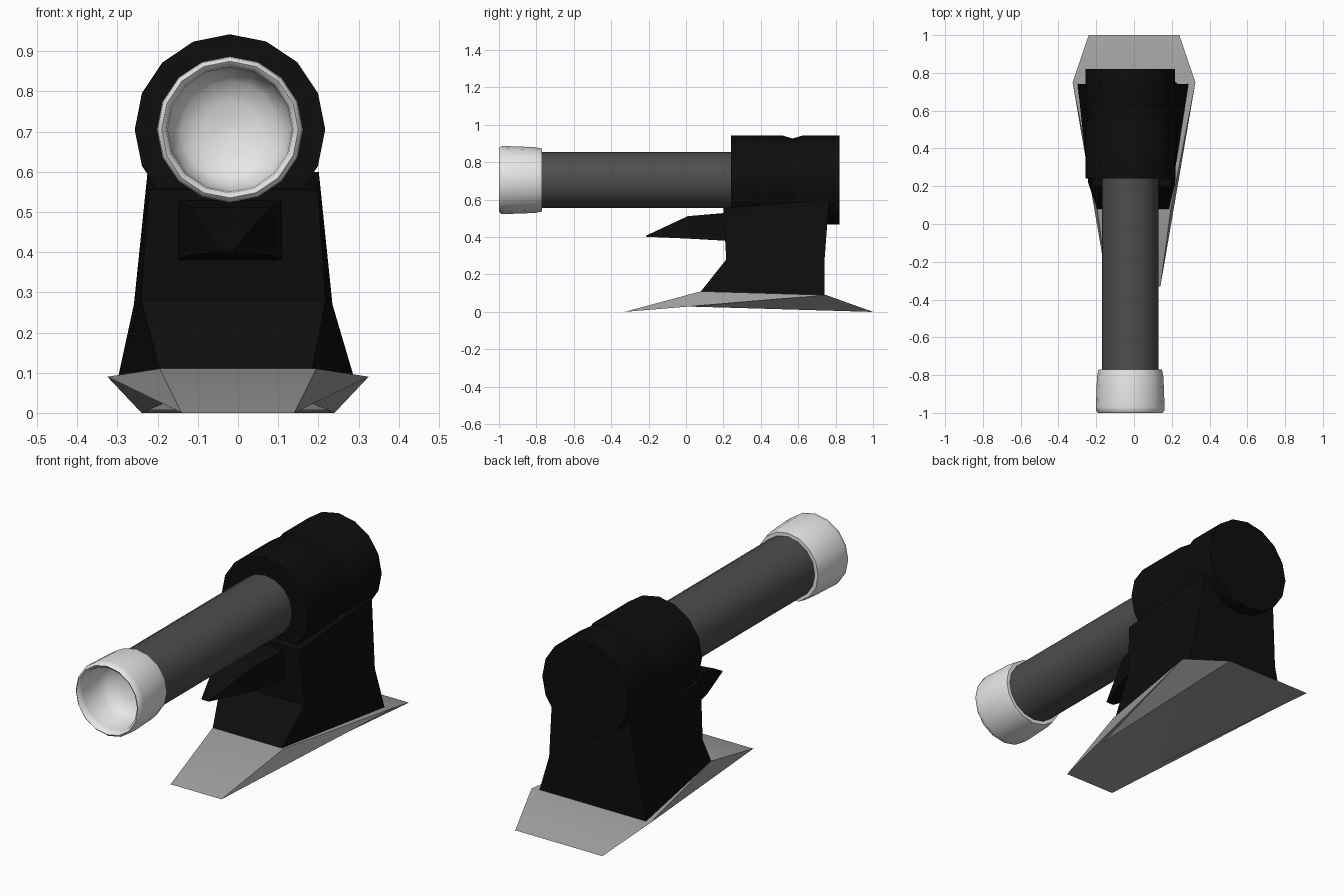
import bpy, bmesh, math

if "Cube" in bpy.data.objects:
    bpy.data.objects.remove(bpy.data.objects["Cube"], do_unlink=True)


def material(name, value):
    m = bpy.data.materials.new(name)
    m.use_nodes = True
    colour = (value, value, value, 1)
    m.diffuse_color = colour
    m.node_tree.nodes["Principled BSDF"].inputs["Base Color"].default_value = colour
    return m


BLACK = material("black", 0.004)
DARK = material("dark grey", 0.075)
MID = material("mid grey", 0.35)
LIGHT = material("light grey", 0.8)


def finish(name, bm, mat, angle=35):
    bmesh.ops.remove_doubles(bm, verts=bm.verts[:], dist=0.0005)
    bmesh.ops.recalc_face_normals(bm, faces=bm.faces[:])
    mesh = bpy.data.meshes.new(name)
    bm.to_mesh(mesh)
    bm.free()
    mesh.materials.append(mat)
    ob = bpy.data.objects.new(name, mesh)
    bpy.context.collection.objects.link(ob)
    bpy.ops.object.select_all(action='DESELECT')
    ob.select_set(True)
    bpy.context.view_layer.objects.active = ob
    bpy.ops.object.shade_smooth_by_angle(angle=math.radians(angle))
    return ob


def bridge(bm, rings):
    for a, b in zip(rings, rings[1:]):
        n = len(a)
        for i in range(n):
            j = (i + 1) % n
            bm.faces.new((a[i], a[j], b[j], b[i]))


def lathe(name, profile, mat, angle=35, sides=16, cx=-0.02, cz=0.705):
    """Turn (y, radius) points about the barrel axis, capping both ends."""
    bm = bmesh.new()
    rings = []
    for y, r in profile:
        turn = [2 * math.pi * i / sides for i in range(sides)]
        rings.append([bm.verts.new((cx + r * math.sin(t), y, cz + r * math.cos(t)))
                      for t in turn])
    bridge(bm, rings)
    bm.faces.new(rings[0])
    bm.faces.new(rings[-1])
    finish(name, bm, mat, angle)


def mirrored_loft(name, sections, mat):
    """Each section: centre x and two (half width, y, z) points."""
    bm = bmesh.new()
    rings = []
    for cx, (w1, y1, z1), (w2, y2, z2) in sections:
        pts = [(cx - w1, y1, z1), (cx + w1, y1, z1), (cx + w2, y2, z2), (cx - w2, y2, z2)]
        rings.append([bm.verts.new(p) for p in pts])
    bridge(bm, rings)
    bm.faces.new(rings[0])
    bm.faces.new(rings[-1])
    finish(name, bm, mat, 30)


# Turned parts: housing with a shallow groove, barrel, hollow muzzle
lathe("housing", [(0.24, 0.237), (0.52, 0.237), (0.57, 0.222), (0.62, 0.237),
                  (0.82, 0.237)], BLACK)
lathe("barrel", [(-0.78, 0.15), (0.3, 0.15)], DARK)
lathe("muzzle", [(-0.77, 0.14), (-0.77, 0.168), (-0.81, 0.176), (-0.97, 0.182),
                 (-0.99, 0.18), (-1.0, 0.17), (-0.99, 0.158), (-0.97, 0.155),
                 (-0.86, 0.148), (-0.82, 0.12), (-0.8, 0.07), (-0.79, 0.01)], LIGHT, 60)

# Tower, flaring toward its foot
mirrored_loft("tower", [
    (-0.005, (0.19, 0.08, 0.11), (0.293, 0.74, 0.09)),
    (-0.012, (0.23, 0.215, 0.28), (0.247, 0.74, 0.27)),
    (-0.012, (0.21, 0.2, 0.555), (0.213, 0.765, 0.6))], BLACK)

# Pointed spur under the barrel
mirrored_loft("spur", [
    (-0.02, (0.13, 0.22, 0.38), (0.13, 0.22, 0.53)),
    (-0.02, (0.1, 0.01, 0.392), (0.1, 0.01, 0.512)),
    (-0.03, (0.02, -0.215, 0.402), (0.02, -0.215, 0.407))], BLACK)

# Base plate: sloping skirt around the tower foot
bm = bmesh.new()
corners = {
    "toe": (0.14, -0.33, 0), "top_front": (0.195, 0.08, 0.11),
    "top_rear": (0.295, 0.74, 0.09), "rim": (0.325, 0.75, 0.09),
    "heel": (0.24, 1.0, 0), "under": (0.17, -0.03, 0.03),
}
left = {k: bm.verts.new(p) for k, p in corners.items()}
right = {k: bm.verts.new((-p[0], p[1], p[2])) for k, p in corners.items()}
loop = ["toe", "top_front", "top_rear", "heel", "under", "toe"]
for a, b in zip(loop, loop[1:]):
    bm.faces.new((left[a], left[b], right[b], right[a]))
for side in (left, right):
    for tri in (("toe", "top_front", "rim"), ("top_front", "top_rear", "rim"),
                ("top_rear", "heel", "rim"), ("heel", "under", "rim"),
                ("under", "toe", "rim")):
        bm.faces.new([side[k] for k in tri])
finish("base_plate", bm, MID, 30)
